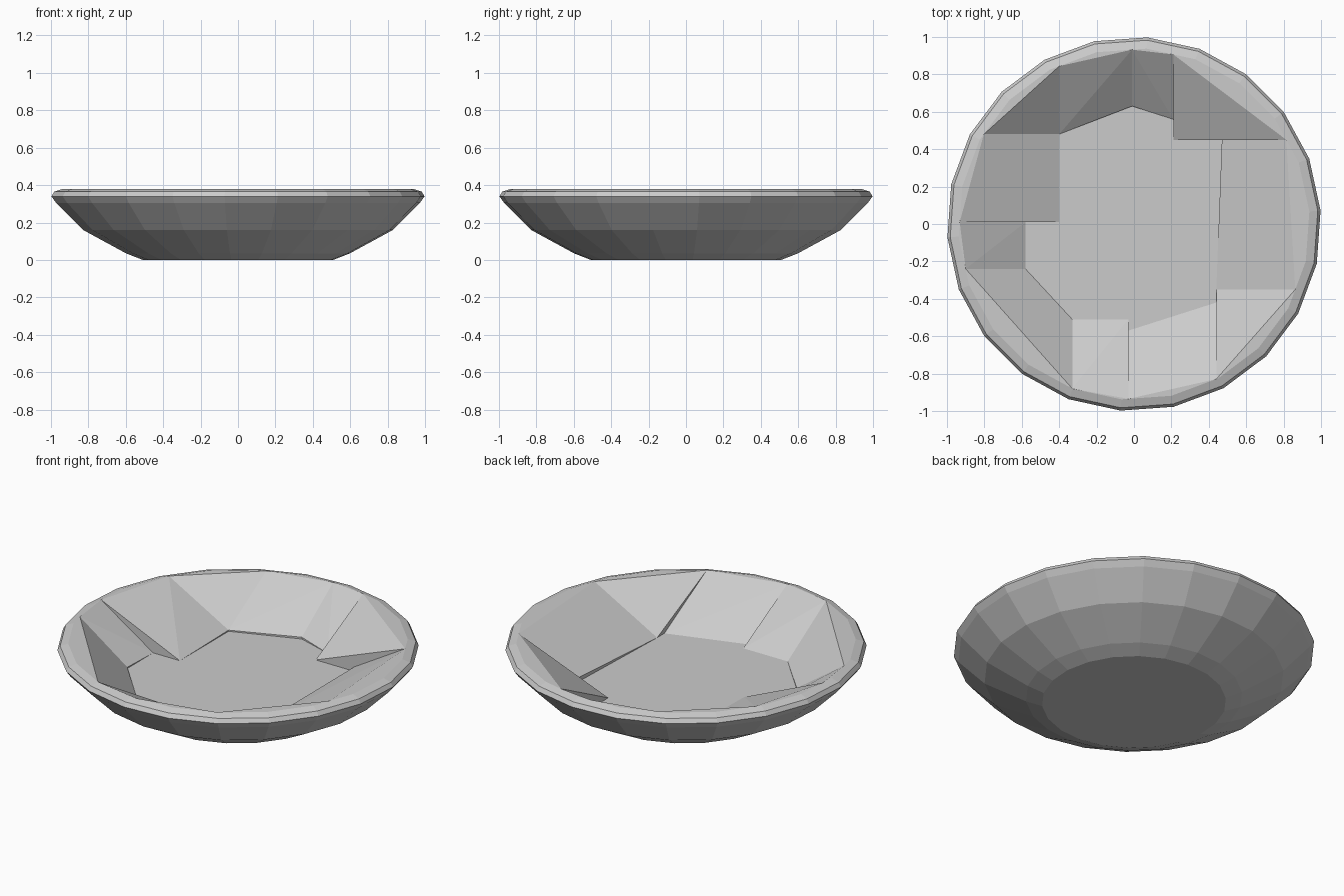
import bpy, bmesh, math
from mathutils import Vector, Matrix

cube = bpy.data.objects.get("Cube")
if cube:
    bpy.data.objects.remove(cube, do_unlink=True)

SIDES = 22
FLOOR = 0.15
FAR = 1.1

# Single plain grey
grey = bpy.data.materials.new("light_grey")
grey.use_nodes = True
colour = (0.6, 0.6, 0.6, 1)
grey.diffuse_color = colour
grey.node_tree.nodes["Principled BSDF"].inputs["Base Color"].default_value = colour

# Dish cross-section: underside, rounded rim, sloped inner wall, floor
PROFILE = [(0, 0), (0.51, 0), (0.6, 0.035), (0.83, 0.16), (0.975, 0.305),
           (1, 0.34), (0.985, 0.365), (0.94, 0.38), (0.62, FLOOR), (0, FLOOR)]


def lathe_dish():
    bm = bmesh.new()
    verts = [bm.verts.new((r, 0, z)) for r, z in PROFILE]
    edges = [bm.edges.new(pair) for pair in zip(verts, verts[1:])]
    bmesh.ops.spin(bm, geom=verts + edges, cent=(0, 0, 0), axis=(0, 0, 1),
                   angle=math.tau, steps=SIDES, use_merge=False)
    bmesh.ops.remove_doubles(bm, verts=bm.verts[:], dist=0.0005)
    bmesh.ops.rotate(bm, verts=bm.verts[:], cent=(0, 0, 0),
                     matrix=Matrix.Rotation(math.pi / SIDES / 2, 3, 'Z'))
    return bm


def cut(bm, point, outward):
    bmesh.ops.bisect_plane(bm, geom=bm.verts[:] + bm.edges[:] + bm.faces[:],
                           dist=1e-5, plane_co=point, plane_no=outward,
                           clear_outer=True)


def add_hull(name, source):
    """Turn the cut points into one faceted convex block."""
    bm = bmesh.new()
    for v in source.verts:
        bm.verts.new(v.co)
    source.free()
    hull = bmesh.ops.convex_hull(bm, input=bm.verts[:])
    spare = {g for g in hull["geom_interior"] + hull["geom_unused"]
             if isinstance(g, bmesh.types.BMVert)}
    bmesh.ops.delete(bm, geom=list(spare), context='VERTS')
    bmesh.ops.dissolve_limit(bm, angle_limit=math.radians(1),
                             verts=bm.verts[:], edges=bm.edges[:])
    bmesh.ops.recalc_face_normals(bm, faces=bm.faces[:])
    mesh = bpy.data.meshes.new(name)
    bm.to_mesh(mesh)
    bm.free()
    mesh.materials.append(grey)
    obj = bpy.data.objects.new(name, mesh)
    bpy.context.scene.collection.objects.link(obj)


# Base slab, cut level with the floor
base = lathe_dish()
cut(base, (0, 0, FLOOR), (0, 0, 1))
add_hull("base_slab", base)

# Wall blocks: counter-clockwise plan outlines
WALLS = {
    "back_wall_right": [(-0.4, 0.48), (-0.01, 0.63), (-0.01, FAR), (-0.4, FAR)],
    "back_wall_left": [(-0.01, 0.63), (0.21, 0.56), (0.21, FAR), (-0.01, FAR)],
    "back_left_corner": [(0.21, 0.45), (FAR, 0.45), (FAR, FAR), (0.21, FAR)],
    "left_wall": [(0.44, -0.35), (FAR, -0.35), (FAR, 0.45), (0.47, 0.45)],
    "front_left_corner": [(0.44, -FAR), (FAR, -FAR), (FAR, -0.35), (0.44, -0.35)],
    "front_wall_left": [(-0.03, -FAR), (0.44, -FAR), (0.44, -0.42), (-0.03, -0.57)],
    "front_wall_right": [(-0.33, -FAR), (-0.03, -FAR), (-0.03, -0.51), (-0.33, -0.51)],
    "front_right_corner": [(-FAR, -FAR), (-0.33, -FAR), (-0.33, -0.51),
                           (-0.58, -0.24), (-FAR, -0.24)],
    "right_wall_front": [(-FAR, -0.24), (-0.58, -0.24), (-0.58, 0.01), (-FAR, 0.01)],
    "right_wall_back": [(-FAR, 0.01), (-0.4, 0.01), (-0.4, 0.48), (-FAR, 0.48)],
    "back_right_corner": [(-FAR, 0.48), (-0.4, 0.48), (-0.4, FAR), (-FAR, FAR)],
}

for name, plan in WALLS.items():
    block = lathe_dish()
    for a, b in zip(plan, plan[1:] + plan[:1]):
        side = Vector((b[0] - a[0], b[1] - a[1]))
        cut(block, (a[0], a[1], 0), (side.y, -side.x, 0))
    add_hull(name, block)
